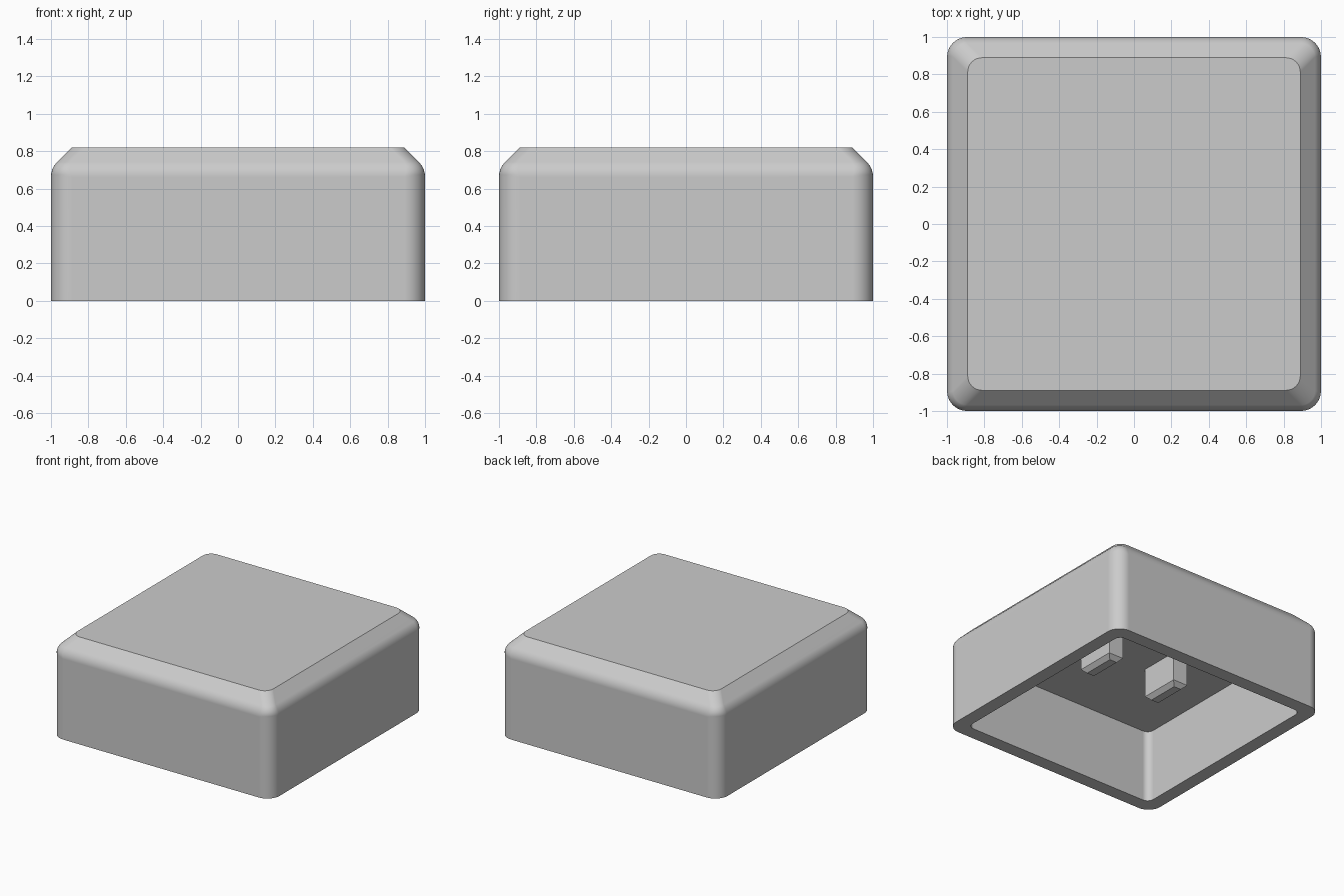
import bpy, bmesh
from math import pi, sin, cos, tan

if "Cube" in bpy.data.objects:
    bpy.data.objects.remove(bpy.data.objects["Cube"], do_unlink=True)

# Single plain grey
GREY = (0.6, 0.6, 0.6, 1.0)
grey = bpy.data.materials.new("plain_grey")
grey.use_nodes = True
grey.diffuse_color = GREY
bsdf = next(n for n in grey.node_tree.nodes if n.type == "BSDF_PRINCIPLED")
bsdf.inputs["Base Color"].default_value = GREY

# Main sizes
HEIGHT = 0.82
CHAMFER = 0.111
RADIUS = 0.111
WALL = 0.112
CEILING = 0.6
SEGMENTS = 8


def ring(bm, half, radius, z):
    """Rounded square outline at one height."""
    verts = []
    for corner in range(4):
        mid = pi / 4 + corner * pi / 2
        cx = (half - radius) * (1 if cos(mid) > 0 else -1)
        cy = (half - radius) * (1 if sin(mid) > 0 else -1)
        for i in range(SEGMENTS + 1):
            a = corner * pi / 2 + i / SEGMENTS * pi / 2
            verts.append(bm.verts.new((cx + radius * cos(a), cy + radius * sin(a), z)))
    return verts


def finish(name, bm):
    bmesh.ops.recalc_face_normals(bm, faces=bm.faces)
    mesh = bpy.data.meshes.new(name)
    bm.to_mesh(mesh)
    bm.free()
    mesh.materials.append(grey)
    obj = bpy.data.objects.new(name, mesh)
    bpy.context.collection.objects.link(obj)
    return obj


# Cap shell: lofted from the inner ceiling, under the rim, up to the top
tangent = RADIUS * tan(pi / 8)
fillet_z = HEIGHT - CHAMFER - tangent
inner = 1 - WALL
profile = [(inner, 0.055, CEILING), (inner, 0.055, 0), (1, RADIUS, 0)]
top_radius = 0.076
for i in range(SEGMENTS + 1):
    t = i / SEGMENTS
    a = t * pi / 4
    profile.append((1 - RADIUS + RADIUS * cos(a),
                    RADIUS + (top_radius - RADIUS) * t,
                    fillet_z + RADIUS * sin(a)))
profile.append((1 - CHAMFER, top_radius, HEIGHT))

bm = bmesh.new()
rings = [ring(bm, *p) for p in profile]
for low, high in zip(rings, rings[1:]):
    for i in range(len(low)):
        j = (i + 1) % len(low)
        bm.faces.new((low[i], low[j], high[j], high[i]))
bm.faces.new(rings[0])
bm.faces.new(rings[-1])
shell = finish("cap_shell", bm)

bpy.ops.object.select_all(action="DESELECT")
shell.select_set(True)
bpy.context.view_layer.objects.active = shell
bpy.ops.object.shade_smooth_by_angle(angle=pi / 6)
weighted = shell.modifiers.new("even_shading", "WEIGHTED_NORMAL")
weighted.keep_sharp = True

# Two mounting prongs under the ceiling, chamfered at the lower end
STEM_BOTTOM = 0.33
for side, sign in (("left", 1), ("right", -1)):
    bm = bmesh.new()
    bmesh.ops.create_cube(bm, size=1)
    top = CEILING + 0.02
    for v in bm.verts:
        v.co.x = v.co.x * 0.133 + sign * 0.316
        v.co.y *= 0.333
        v.co.z = top if v.co.z > 0 else STEM_BOTTOM
    lower = [e for e in bm.edges if all(v.co.z < CEILING for v in e.verts)]
    bmesh.ops.bevel(bm, geom=lower, offset=0.033, segments=1, affect="EDGES")
    finish(side + "_prong", bm)
